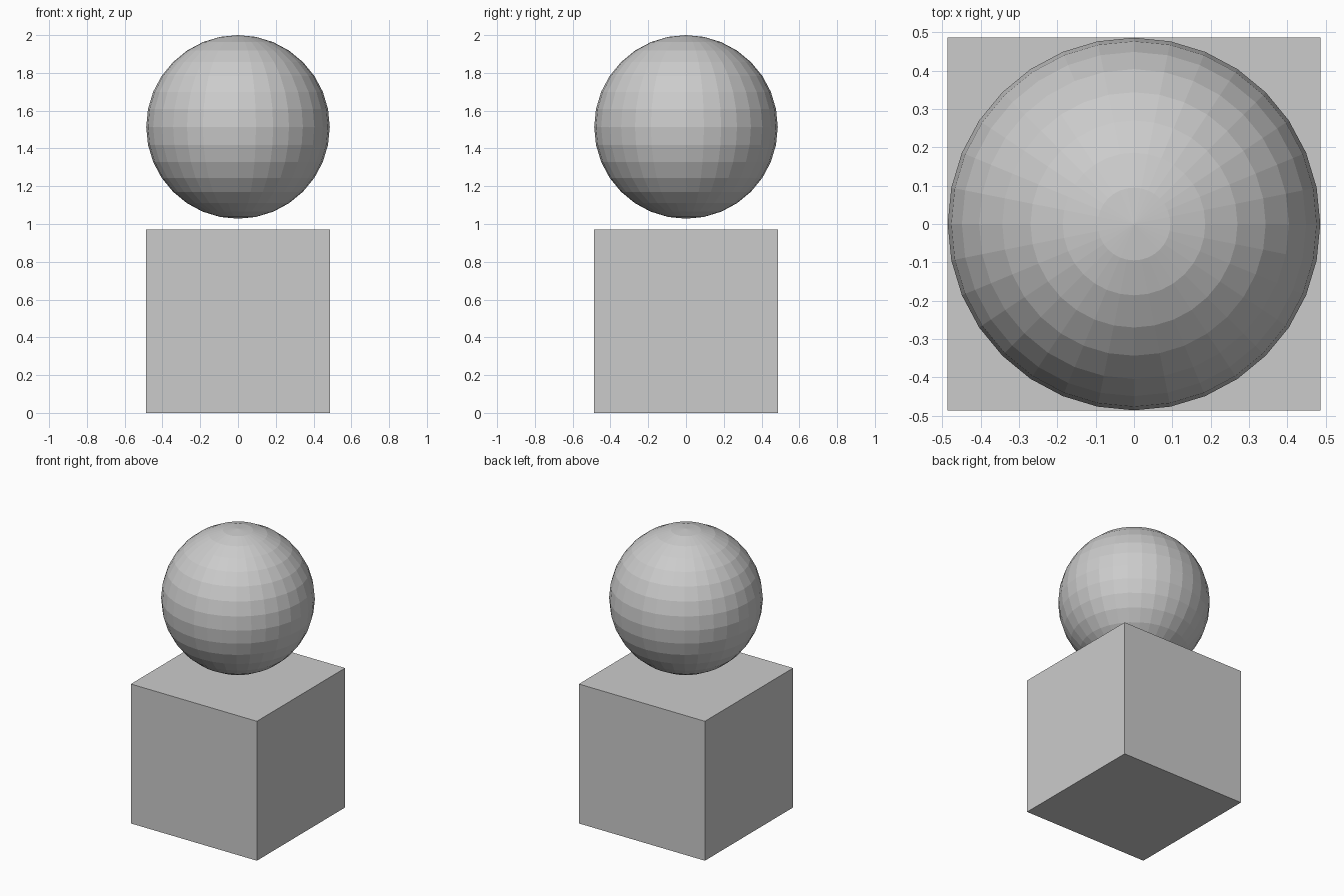
import bpy

if "Cube" in bpy.data.objects:
    bpy.data.objects.remove(bpy.data.objects["Cube"])

SIZE = 0.972  # cube edge and ball diameter

# Cube base resting on the floor
bpy.ops.mesh.primitive_cube_add(size=SIZE, location=(0, 0, SIZE / 2))
bpy.context.object.name = "cube_base"

# Faceted ball floating just above the cube
bpy.ops.mesh.primitive_uv_sphere_add(segments=32, ring_count=16, radius=SIZE / 2,
                                     location=(0, 0, 2 - SIZE / 2))
bpy.context.object.name = "floating_ball"
